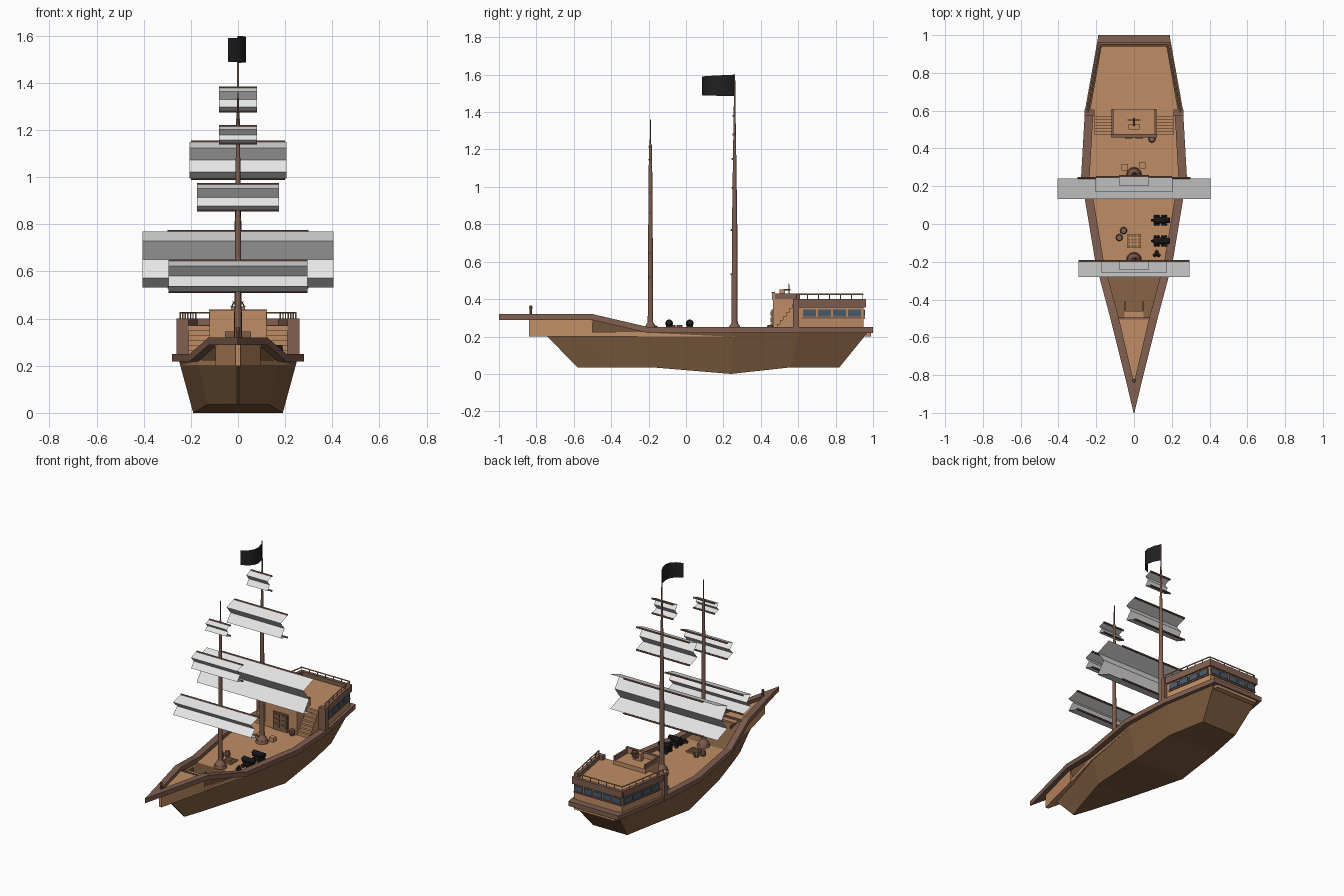
import bpy, math
from mathutils import Vector

cube = bpy.data.objects.get("Cube")
if cube:
    bpy.data.objects.remove(cube)


def material(name, *rgb):
    m = bpy.data.materials.new(name)
    m.use_nodes = True
    m.diffuse_color = (*rgb, 1)
    m.node_tree.nodes["Principled BSDF"].inputs["Base Color"].default_value = (*rgb, 1)
    return m


HULL = material("hull brown", .21, .108, .05)
TRIM = material("trim brown", .22, .115, .08)
DECK = material("deck tan", .53, .27, .13)
SAIL = material("sail white", .8, .8, .8)
BLACK = material("iron black", .015, .015, .016)
GLASS = material("window blue", .07, .105, .15)


def mesh(name, verts, faces, mat):
    me = bpy.data.meshes.new(name)
    me.from_pydata([tuple(v) for v in verts], [], faces)
    me.materials.append(mat)
    ob = bpy.data.objects.new(name, me)
    bpy.context.collection.objects.link(ob)
    return ob


def prism(name, pts, z0, z1, mat):
    n = len(pts)
    verts = [(x, y, z) for z in (z0, z1) for x, y in pts]
    faces = [(i, (i + 1) % n, (i + 1) % n + n, i + n) for i in range(n)]
    return mesh(name, verts, faces + [tuple(range(n))[::-1], tuple(range(n, 2 * n))], mat)


def box(name, x0, x1, y0, y1, z0, z1, mat):
    return prism(name, [(x0, y0), (x1, y0), (x1, y1), (x0, y1)], z0, z1, mat)


def rod(name, a, b, r0, r1, mat, sides=8):
    a, b = Vector(a), Vector(b)
    turn = (b - a).to_track_quat("Z", "Y")
    verts = []
    for p, r in ((a, r0), (b, r1)):
        for i in range(sides):
            t = math.tau * i / sides
            verts.append(p + turn @ Vector((r * math.cos(t), r * math.sin(t), 0)))
    faces = [(i, (i + 1) % sides, (i + 1) % sides + sides, i + sides) for i in range(sides)]
    ends = [tuple(range(sides))[::-1], tuple(range(sides, 2 * sides))]
    return mesh(name, verts, faces + ends, mat)


def loft(name, sections, mat, closed=True):
    n = len(sections[0])
    verts = [p for s in sections for p in s]
    faces = [(k * n + i, k * n + (i + 1) % n, (k + 1) * n + (i + 1) % n, (k + 1) * n + i)
             for k in range(len(sections) - 1) for i in range(n if closed else n - 1)]
    if closed:
        faces += [tuple(range(n))[::-1], tuple(range(len(verts) - n, len(verts)))]
    return mesh(name, verts, faces, mat)


def rail(name, stations, width, height, mat):
    # mirrored strip that follows (y, half width, top height) stations
    for side, label in ((1, "left"), (-1, "right")):
        rings = []
        for y, w, z in stations:
            i = max(w - width, 0)
            rings.append([(side * w, y, z - height), (side * w, y, z), (side * i, y, z), (side * i, y, z - height)])
        loft(name + "_" + label, rings, mat)


def outline(stations, inset=0):
    half = [(max(w - inset, .001), y) for y, w, z in stations]
    return half + [(-x, y) for x, y in reversed(half)]


# Hull: top edge and bottom edge at each station
top = [(-.83, .004, .29), (-.5, .09, .29), (-.2, .17, .22), (.25, .25, .22), (.6, .235, .22), (.97, .17, .22)]
bottom = [(-.58, .004, .035), (-.46, .045, .035), (-.18, .13, .035), (.24, .19, 0), (.56, .18, .035), (.82, .13, .035)]
loft("hull", [[(-tw, ty, tz), (-bw, by, bz), (bw, by, bz), (tw, ty, tz)]
              for (ty, tw, tz), (by, bw, bz) in zip(top, bottom)], HULL)

# Gunwale and decks
gunwale = [(-1, .002, .32), (-.84, .04, .32), (-.5, .125, .32), (-.2, .205, .25), (.25, .28, .25), (.6, .26, .25), (.99, .19, .25)]
rail("gunwale", gunwale, .045, .032, TRIM)
box("stern_gunwale", -.19, .19, .955, 1, .218, .25, TRIM)
prism("main_deck", outline(gunwale[2:], .035), .2, .224, DECK)
prism("fore_deck", outline(gunwale[1:3], .03), .2, .297, DECK)
for i in range(4):
    box("fore_step", -.05, .05, -.5, -.42 - i * .02 + .02, .22, .24 + i * .017, DECK)
for s in (-1, 1):
    box("fore_step_side", s * .05 - .004, s * .05 + .004, -.5, -.41, .22, .29, TRIM)
box("fore_deck_edge", -.1, .1, -.505, -.495, .28, .302, TRIM)
rod("prow_post", (0, -.83, .3), (0, -.83, .35), .007, .007, TRIM)
rod("prow_post_cap", (0, -.83, .35), (0, -.83, .365), .01, .007, TRIM)

# Stern cabin
FRONT, BACK, FW, BW = .58, .95, .245, .18
cabin = [(FRONT, FW, .4), (BACK, BW, .4)]
prism("cabin", outline(cabin), .22, .372, DECK)
rail("cabin_band", [(y, w + .012, z) for y, w, z in cabin], .022, .045, TRIM)
box("cabin_band_stern", -BW - .01, BW + .01, BACK - .01, BACK + .012, .355, .4, TRIM)
for s in (-1, 1):
    box("cabin_post", s * .235 - .026, s * .235 + .026, .572, .605, .22, .4, TRIM)


def panels(name, p, q, count, gap, z0, z1, mat):
    # thin plates set along a wall running from p to q
    p, q = Vector(p), Vector(q)
    step = (q - p) / count
    out = Vector((step.y, -step.x)).normalized() * .007
    for i in range(count):
        a, b = p + step * (i + gap), p + step * (i + 1 - gap)
        prism(name, [a - out, b - out, b + out, a + out], z0, z1, mat)


walls = [((FW - .008, .62), (BW + .002, .94), 4), ((BW, BACK), (-BW, BACK), 5), ((-BW - .002, .94), (-FW + .008, .62), 4)]
for p, q, count in walls:
    panels("window", p, q, count, .07, .308, .345, GLASS)
    panels("window_ledge", p, q, 1, 0, .296, .305, TRIM)

# Railing round the cabin roof
corners = [Vector((x, y, .425)) for x, y in ((-FW, .59), (-BW, .945), (BW, .945), (FW, .59))]
for a, b in zip(corners, corners[1:]):
    rod("roof_rail", a, b, .004, .004, DECK)
    for i in range(7):
        p = a.lerp(b, i / 6)
        rod("roof_rail_post", p - Vector((0, 0, .03)), p, .003, .003, DECK, 6)

# Helm block, stairs and door
box("helm_block", -.12, .12, .465, .61, .22, .4, DECK)
box("helm_wall_front", -.12, .12, .46, .475, .395, .435, DECK)
for s in (-1, 1):
    box("helm_wall_side", s * .114 - .006, s * .114 + .006, .47, .61, .395, .43, TRIM)
    for i in range(7):
        lo, hi = sorted((s * .12, s * .21))
        box("stair", lo, hi, .47 + i * .016, .59, .22, .245 + i * .021, DECK)
box("helm_wall_cap", -.122, .122, .458, .477, .432, .438, TRIM)
box("door", -.055, .055, .457, .466, .224, .345, TRIM)
for x in (-.027, .027):
    for z in (.245, .278, .311):
        box("door_pane", x - .02, x + .02, .453, .46, z, z + .024, HULL)
box("helm_stand", -.03, .03, .5, .53, .4, .45, DECK)
bpy.ops.mesh.primitive_torus_add(location=(0, .55, .45), rotation=(math.pi / 2, 0, 0), major_radius=.025,
                                 minor_radius=.003, major_segments=16, minor_segments=6)
bpy.context.object.name = "helm_wheel"
bpy.context.object.data.materials.append(TRIM)
for i in range(4):
    t = math.pi * i / 4
    d = Vector((math.cos(t), 0, math.sin(t))) * .034
    hub = Vector((0, .55, .45))
    rod("wheel_spoke", hub - d, hub + d, .002, .002, TRIM, 6)
rod("wheel_axle", (0, .52, .45), (0, .56, .45), .005, .005, TRIM)


# Masts with yards and folded sails
def mast(name, y, shape):
    for (z0, r0), (z1, r1) in zip(shape, shape[1:]):
        rod(name, (0, y, z0), (0, y, z1), r0, r1, TRIM, 12)
    rod(name + "_collar", (0, y, .22), (0, y, .245), .042, .036, TRIM, 12)
    rod(name + "_foot", (0, y, .245), (0, y, .275), .034, .016, TRIM, 12)


def sail(name, y, z_top, z_low, half, depth, yard):
    folds = ((0, 0), (1, .17), (.45, .5), (1, .83), (0, 1))
    loft(name, [[(s * half, y - d * depth, z_top + f * (z_low - z_top)) for d, f in folds]
                for s in (-1, 1)], SAIL, False)
    for z in (z_top, z_low):
        rod(name + "_yard", (-yard, y + .004, z), (yard, y + .004, z), .006, .006, TRIM)


mast("fore_mast", -.19, [(.22, .015), (.95, .011), (1.22, .008), (1.23, .004), (1.36, .003)])
mast("main_mast", .26, [(.22, .017), (.8, .014), (1.15, .009), (1.4, .005), (1.6, .003)])
sail("fore_course", -.2, .645, .515, .295, .08, .295)
sail("fore_topsail", -.2, .97, .86, .175, .058, .175)
sail("fore_topgallant", -.2, 1.215, 1.145, .08, .04, .08)
sail("main_course", .24, .77, .533, .405, .108, .3)
sail("main_topsail", .245, 1.15, .995, .205, .075, .2)
sail("main_topgallant", .25, 1.38, 1.28, .08, .045, .08)

# Flag
path = [(0, .26), (.022, .22), (.033, .17), (.025, .135), (0, .105), (-.042, .085)]
flag = loft("flag", [[(x, y, 1.485 + i * .001), (x, y, 1.6 - i * .002)] for i, (x, y) in enumerate(path)], BLACK, False)
for p in flag.data.polygons:
    p.use_smooth = True

# Guns on the left side
for y in (.02, -.09):
    box("gun_carriage", .115, .165, y - .018, y + .018, .232, .26, BLACK)
    rod("gun_barrel", (.105, y, .27), (.19, y, .275), .021, .014, BLACK, 10)
    rod("gun_knob", (.09, y, .27), (.105, y, .27), .006, .008, BLACK)
    for x in (.12, .16):
        for s in (-1, 1):
            rod("gun_wheel", (x, y + s * .018, .238), (x, y + s * .028, .238), .014, .014, BLACK, 10)
for x, y, z in ((.11, -.165, .232), (.13, -.165, .232), (.12, -.148, .232), (.12, -.16, .248)):
    bpy.ops.mesh.primitive_uv_sphere_add(segments=10, ring_count=6, radius=.01, location=(x, y, z))
    bpy.context.object.name = "shot"
    bpy.context.object.data.materials.append(BLACK)
    bpy.ops.object.shade_smooth()

# Deck goods
for x, y in ((-.055, -.035), (-.078, -.072), (.095, .45)):
    rod("barrel_low", (x, y, .222), (x, y, .242), .015, .019, TRIM, 10)
    rod("barrel_high", (x, y, .242), (x, y, .262), .019, .015, TRIM, 10)
for x, y in ((-.05, .3), (.045, .31)):
    box("crate", x - .017, x + .017, y - .017, y + .017, .222, .252, DECK)
box("hatch", -.036, .036, -.126, -.054, .222, .23, HULL)
for i in range(5):
    t = -.034 + i * .017
    box("hatch_bar", t - .003, t + .003, -.126, -.054, .228, .234, DECK)
    box("hatch_bar", -.036, .036, t - .093, t - .087, .228, .234, DECK)
